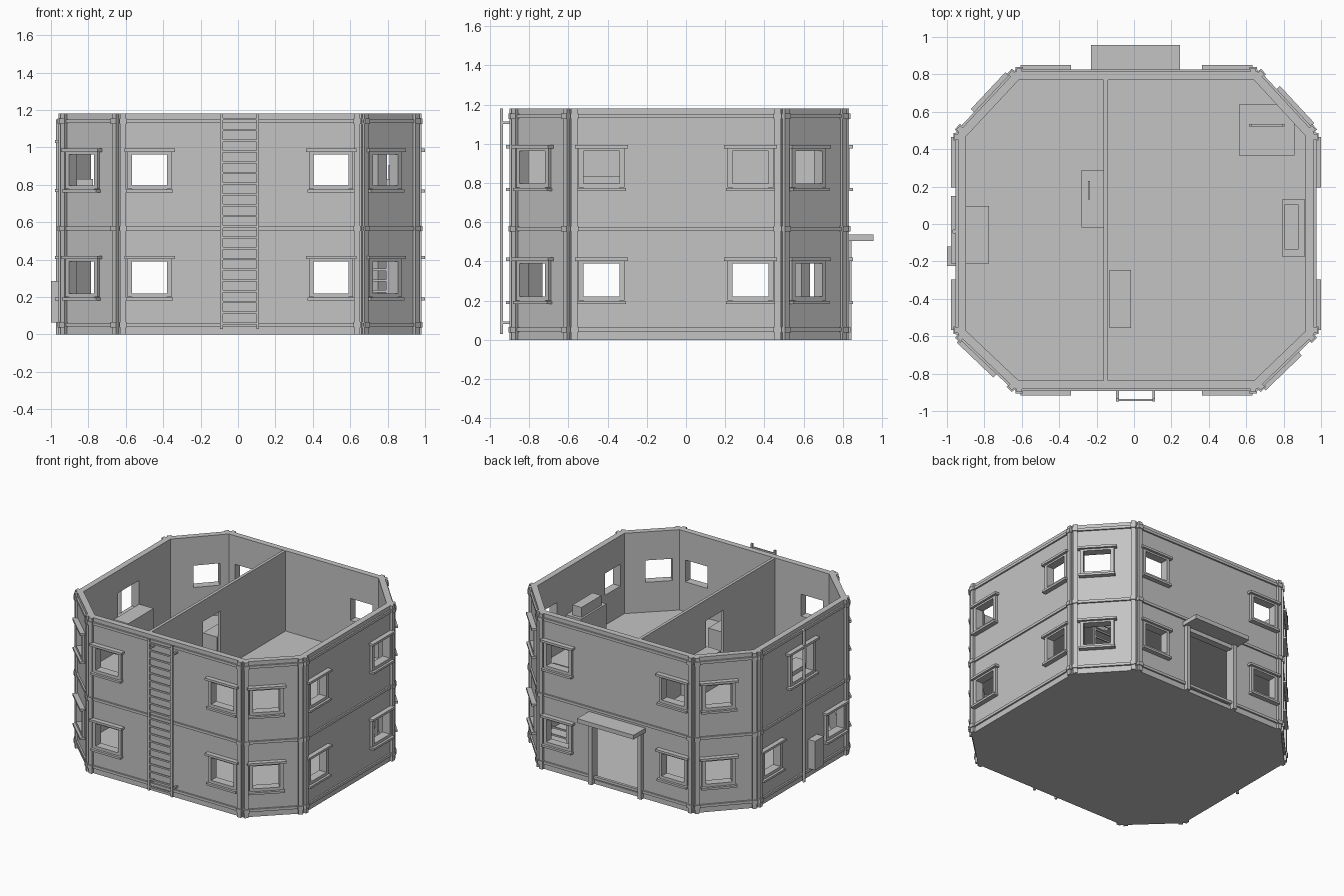
import bpy, bmesh
from mathutils import Vector, Matrix

cube = bpy.data.objects.get("Cube")
if cube:
    bpy.data.objects.remove(cube, do_unlink=True)

GREY = (0.55, 0.55, 0.55, 1)
mat = bpy.data.materials.new("plain grey")
mat.use_nodes = True
mat.diffuse_color = GREY
mat.node_tree.nodes["Principled BSDF"].inputs["Base Color"].default_value = GREY

H = 1.18
FLOOR = 0.57
X0, X1, Y0, Y1 = -0.942, 0.963, -0.882, 0.815
CX0, CX1, CY0, CY1 = -0.635, 0.66, -0.59, 0.488
OUTER = [(CX0, Y0), (CX1, Y0), (X1, CY0), (X1, CY1),
         (CX1, Y1), (CX0, Y1), (X0, CY1), (X0, CY0)]
T = 0.045
K = T * 0.414
INNER = [(CX0 + K, Y0 + T), (CX1 - K, Y0 + T), (X1 - T, CY0 + K), (X1 - T, CY1 - K),
         (CX1 - K, Y1 - T), (CX0 + K, Y1 - T), (X0 + T, CY1 - K), (X0 + T, CY0 + K)]
parts = {}


def part(name):
    return parts.setdefault(name, bmesh.new())


def box(name, x, y, z, frame=Matrix()):
    """Add a box spanning the x, y and z ranges, placed by a frame."""
    mid = [(r[0] + r[1]) / 2 for r in (x, y, z)]
    size = [r[1] - r[0] for r in (x, y, z)]
    m = frame @ Matrix.Translation(mid) @ Matrix.Diagonal((*size, 1))
    bmesh.ops.create_cube(part(name), size=1, matrix=m)


def slab(name, outline, z0, z1):
    bm = part(name)
    low = [bm.verts.new((x, y, z0)) for x, y in outline]
    high = [bm.verts.new((x, y, z1)) for x, y in outline]
    bm.faces.new(low[::-1])
    bm.faces.new(high)
    for i in range(len(low)):
        j = (i + 1) % len(low)
        bm.faces.new((low[i], low[j], high[j], high[i]))


def ring(name):
    bm = part(name)
    loops = [[bm.verts.new((x, y, z)) for x, y in o]
             for o, z in ((OUTER, 0), (OUTER, H), (INNER, H), (INNER, 0))]
    for a, b in zip(loops, loops[1:] + loops[:1]):
        for i in range(8):
            j = (i + 1) % 8
            bm.faces.new((a[i], a[j], b[j], b[i]))


def wall_frame(i):
    """Frame with x along the wall from its middle, y outward."""
    a, b = Vector((*OUTER[i], 0)), Vector((*OUTER[(i + 1) % 8], 0))
    u = (b - a).normalized()
    n = Vector((u.y, -u.x, 0))
    m = Matrix((u, n, (0, 0, 1))).transposed().to_4x4()
    m.translation = (a + b) / 2
    return m, (b - a).length / 2


def window(frame, c, z0, z1, half=0.093, over=0.135):
    box("wall_cutter", (c - half, c + half), (-0.1, 0.1), (z0, z1), frame)
    for s in (-1, 1):
        e = sorted((c + s * half, c + s * (half + 0.025)))
        box("window_frames", e, (-0.01, 0.018), (z0 - 0.02, z1 + 0.015), frame)
    for z in (z0 - 0.022, z1):
        box("window_frames", (c - half, c + half), (-0.01, 0.018), (z, z + 0.022), frame)
    box("window_lintels", (c - over, c + over), (-0.01, 0.036), (z1 + 0.013, z1 + 0.03), frame)
    box("window_sills", (c - over + 0.01, c + over - 0.01), (-0.01, 0.036),
        (z0 - 0.038, z0 - 0.022), frame)


# Walls with trim and windows
ring("walls")
LOWER, UPPER = (0.22, 0.39), (0.797, 0.963)
for i in range(8):
    f, half = wall_frame(i)
    for z in (0.042, 0.556, 1.13):
        box("wall_rails", (-half, half), (-0.01, 0.012), (z, z + 0.02), f)
    for s in (-1, 1):
        c = s * (half - 0.022)
        box("corner_posts", (c - 0.015, c + 0.015), (-0.01, 0.017), (0, H), f)
        for z in (0.038, 0.552, 1.126):
            box("post_clamps", (c - 0.02, c + 0.02), (-0.01, 0.024), (z, z + 0.028), f)
    for level in (LOWER, UPPER):
        if i % 2:
            spots = [-0.05]
        elif i in (0, 4):
            spots = [-0.485, 0.485]
        else:
            spots = [-0.38, 0.38]
        if i == 6 and level == UPPER:
            window(f, -0.02, 0.80, 1.01, 0.125, 0.18)
        else:
            for c in spots:
                window(f, c, *level)

# Doorway with posts and canopy
box("wall_cutter", (-0.185, 0.205), (0.7, 0.9), (0.03, 0.48))
for x in (-0.215, 0.2):
    box("door_posts", (x, x + 0.03), (0.8, 0.845), (0, 0.505))
box("door_head", (-0.185, 0.2), (0.8, 0.83), (0.475, 0.505))
box("door_canopy", (-0.23, 0.245), (0.8, 0.957), (0.505, 0.537))

# Floors, with a hatch in the upper one
slab("ground_floor", INNER, 0, 0.03)
slab("upper_floor", INNER, FLOOR - 0.025, FLOOR)
box("floor_cutter", (0.565, 0.855), (0.365, 0.64), (0.5, 0.7))

# Partition with a doorway
box("partition", (-0.162, -0.14), (Y0 + T, Y1 - T), (FLOOR, H - 0.002))
box("partition_cutter", (-0.3, 0), (-0.22, -0.01), (FLOOR - 0.05, 1.02))

# Furniture
box("wall_cabinet", (-0.13, -0.015), (-0.555, -0.245), (FLOOR, 0.835))
box("tall_cabinet", (-0.28, -0.163), (-0.02, 0.29), (FLOOR, 0.82))
box("cabinet_handle", (-0.245, -0.235), (0.13, 0.23), (0.82, 0.83))
box("window_bench", (-0.897, -0.775), (-0.21, 0.095), (FLOOR, 0.83))
box("side_bench", (0.79, 0.915), (-0.175, 0.13), (FLOOR, 0.83))
box("side_bench_top", (0.805, 0.88), (-0.135, 0.105), (0.83, 0.905))


def ladder(name, x0, x1, y, z0, z1, step):
    for x in (x0, x1 - 0.014):
        box(name, (x, x + 0.014), (y, y + 0.014), (z0, z1))
    z = z0 + step / 2
    while z < z1:
        box(name, (x0, x1), (y + 0.002, y + 0.012), (z - 0.006, z + 0.006))
        z += step


# Ladders
ladder("outside_ladder", -0.095, 0.112, -0.948, 0.03, 1.18, 0.0575)
for x in (-0.095, 0.098):
    for z in (0.08, 1.1):
        box("ladder_brackets", (x, x + 0.014), (-0.94, Y0), (z, z + 0.014))
ladder("hatch_ladder", 0.615, 0.805, 0.52, 0.03, FLOOR, 0.0575)

# Pipe and meter box on the side wall
box("meter_box", (-1.0, X0), (-0.225, -0.12), (0.065, 0.285))
bmesh.ops.create_cone(part("side_pipe"), cap_ends=True, segments=12, radius1=0.011,
                      radius2=0.011, depth=1.15,
                      matrix=Matrix.Translation((-0.962, -0.04, 0.575)))

# Turn the parts into objects
objs = {}
for name, bm in parts.items():
    bmesh.ops.recalc_face_normals(bm, faces=bm.faces)
    me = bpy.data.meshes.new(name)
    bm.to_mesh(me)
    bm.free()
    me.materials.append(mat)
    objs[name] = bpy.data.objects.new(name, me)
    bpy.context.scene.collection.objects.link(objs[name])

# Cut the openings
for target, cutter in (("walls", "wall_cutter"), ("upper_floor", "floor_cutter"),
                       ("partition", "partition_cutter")):
    ob = objs[target]
    mod = ob.modifiers.new("openings", "BOOLEAN")
    mod.operation = "DIFFERENCE"
    mod.solver = "EXACT"
    mod.object = objs[cutter]
    bpy.context.view_layer.update()
    dg = bpy.context.evaluated_depsgraph_get()
    cut = bpy.data.meshes.new_from_object(ob.evaluated_get(dg))
    ob.modifiers.clear()
    ob.data = cut
    bpy.data.objects.remove(objs[cutter], do_unlink=True)
